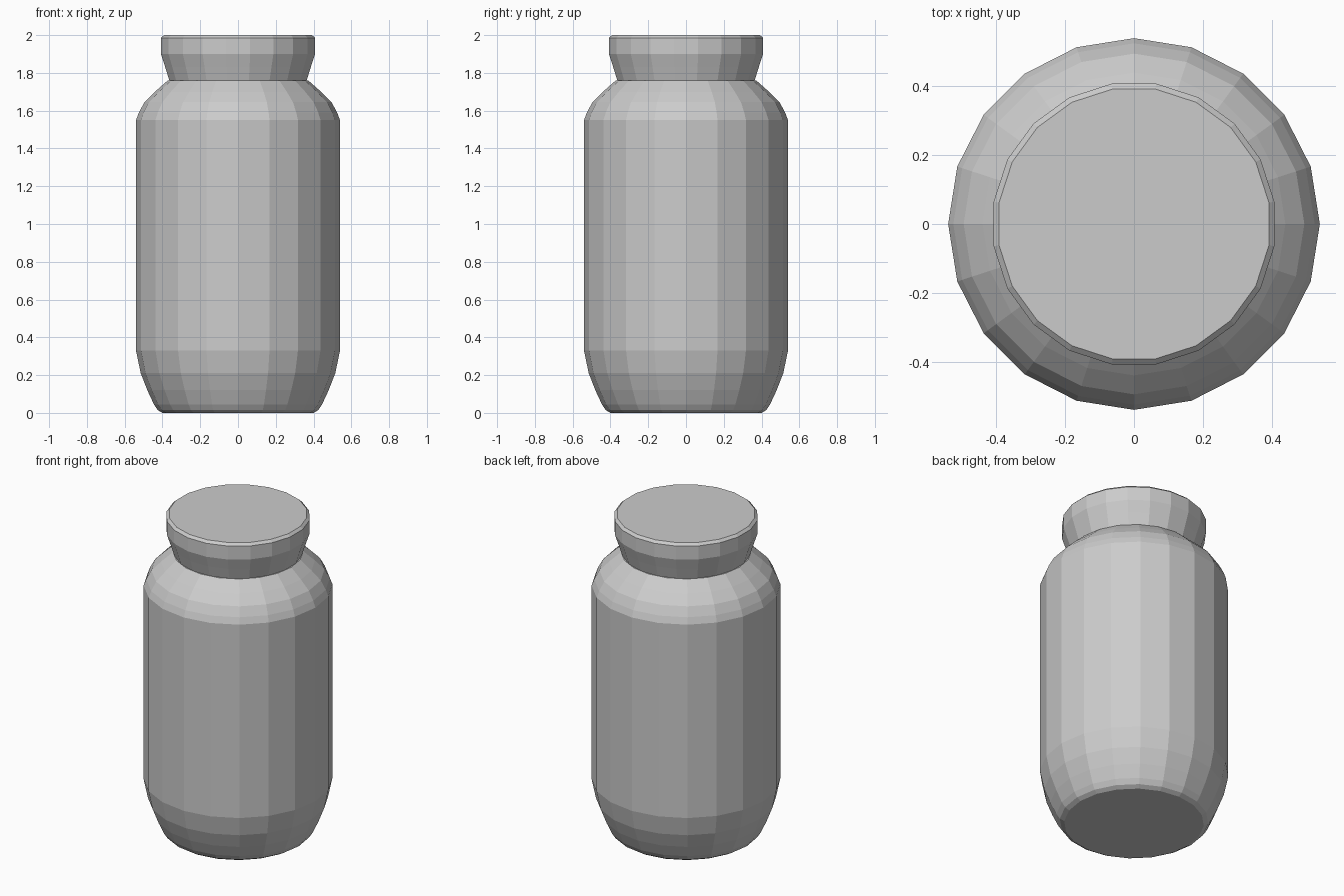
import bpy
import bmesh
from math import cos, sin, tau

cube = bpy.data.objects.get("Cube")
if cube:
    bpy.data.objects.remove(cube, do_unlink=True)

SIDES = 20

grey = bpy.data.materials.new("plain_grey")
grey.use_nodes = True
colour = (0.6, 0.6, 0.6, 1)
grey.diffuse_color = colour
grey.node_tree.nodes["Principled BSDF"].inputs["Base Color"].default_value = colour


def turned(name, profile, turn=0.0):
    """Closed faceted solid turned from (radius, height) points; turn is in sides."""
    bm = bmesh.new()
    rings = []
    for r, z in profile:
        angles = [tau * (i + turn) / SIDES for i in range(SIDES)]
        rings.append([bm.verts.new((r * cos(a), r * sin(a), z)) for a in angles])
    for low, high in zip(rings, rings[1:]):
        for i in range(SIDES):
            j = (i + 1) % SIDES
            bm.faces.new((low[i], low[j], high[j], high[i]))
    bm.faces.new(rings[0][::-1])
    bm.faces.new(rings[-1])
    mesh = bpy.data.meshes.new(name)
    bm.to_mesh(mesh)
    bm.free()
    mesh.materials.append(grey)
    obj = bpy.data.objects.new(name, mesh)
    bpy.context.collection.objects.link(obj)
    return obj


# Jar body: rounded foot, straight wall, rounded shoulder
turned("jar_body", [
    (0.40, 0.0), (0.425, 0.015), (0.445, 0.045), (0.48, 0.12), (0.515, 0.21),
    (0.54, 0.33), (0.54, 1.55), (0.525, 1.59), (0.495, 1.645), (0.44, 1.70),
    (0.372, 1.76),
])

# Lid: flared collar, upright rim, small chamfer on the top edge
turned("lid", [
    (0.368, 1.76), (0.39, 1.83), (0.413, 1.90), (0.413, 1.985), (0.397, 2.0),
], turn=0.5)
